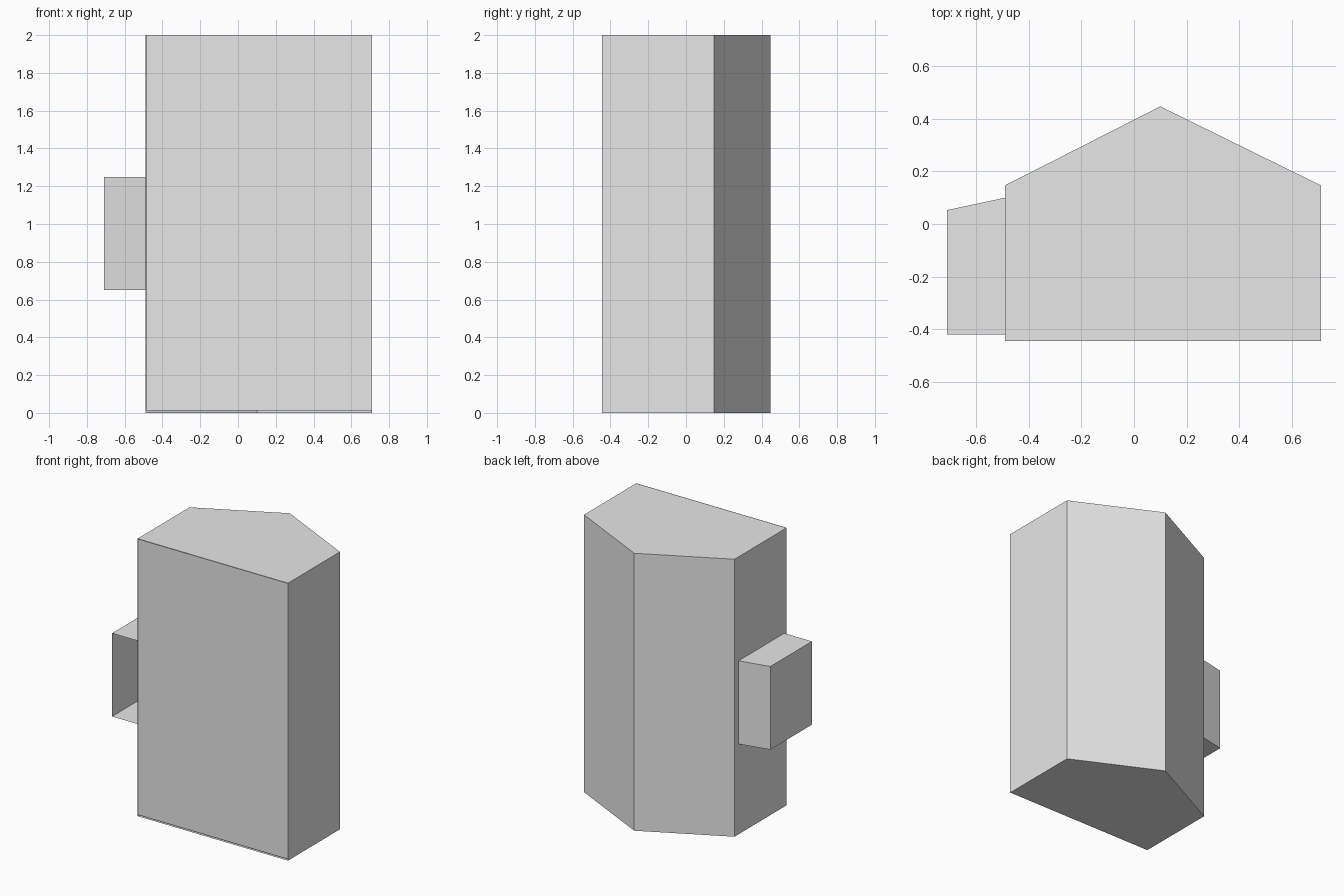
import bpy
import bmesh

if "Cube" in bpy.data.objects:
    bpy.data.objects.remove(bpy.data.objects["Cube"], do_unlink=True)

grey = bpy.data.materials.new("light_grey")
grey.use_nodes = True
colour = (0.8, 0.8, 0.8, 1)
grey.diffuse_color = colour
grey.node_tree.nodes["Principled BSDF"].inputs["Base Color"].default_value = colour


def open_prism(name, outline, low, high):
    """Extrude an outline upward and leave its front side open."""
    bm = bmesh.new()
    base = bm.faces.new([bm.verts.new((x, y, low)) for x, y in outline])
    top = bmesh.ops.extrude_face_region(bm, geom=[base], use_keep_orig=True)
    moved = [v for v in top["geom"] if isinstance(v, bmesh.types.BMVert)]
    bmesh.ops.translate(bm, verts=moved, vec=(0, 0, high - low))
    bmesh.ops.recalc_face_normals(bm, faces=bm.faces)
    front = [f for f in bm.faces if f.normal.y < -0.9]
    bmesh.ops.delete(bm, geom=front, context="FACES_ONLY")
    finish(name, bm)


def finish(name, bm):
    mesh = bpy.data.meshes.new(name)
    bm.to_mesh(mesh)
    bm.free()
    mesh.materials.append(grey)
    bpy.context.collection.objects.link(bpy.data.objects.new(name, mesh))


left, right, front = -0.49, 0.71, -0.445

# Tall five-sided shell with a pointed back
open_prism("cabinet_shell",
           [(left, front), (right, front), (right, 0.147), (0.1, 0.447), (left, 0.147)],
           0, 2)

# Side compartment, open to the front, with a slanted back
open_prism("side_box",
           [(-0.71, -0.42), (left, -0.42), (left, 0.1), (-0.71, 0.053)],
           0.65, 1.25)

# Front panel, leaving a hairline gap at the bottom and one side
bm = bmesh.new()
bm.faces.new([bm.verts.new((x, front - 0.002, z)) for x, z in
              [(left + 0.006, 0.012), (right, 0.012), (right, 2), (left + 0.006, 2)]])
finish("front_panel", bm)
